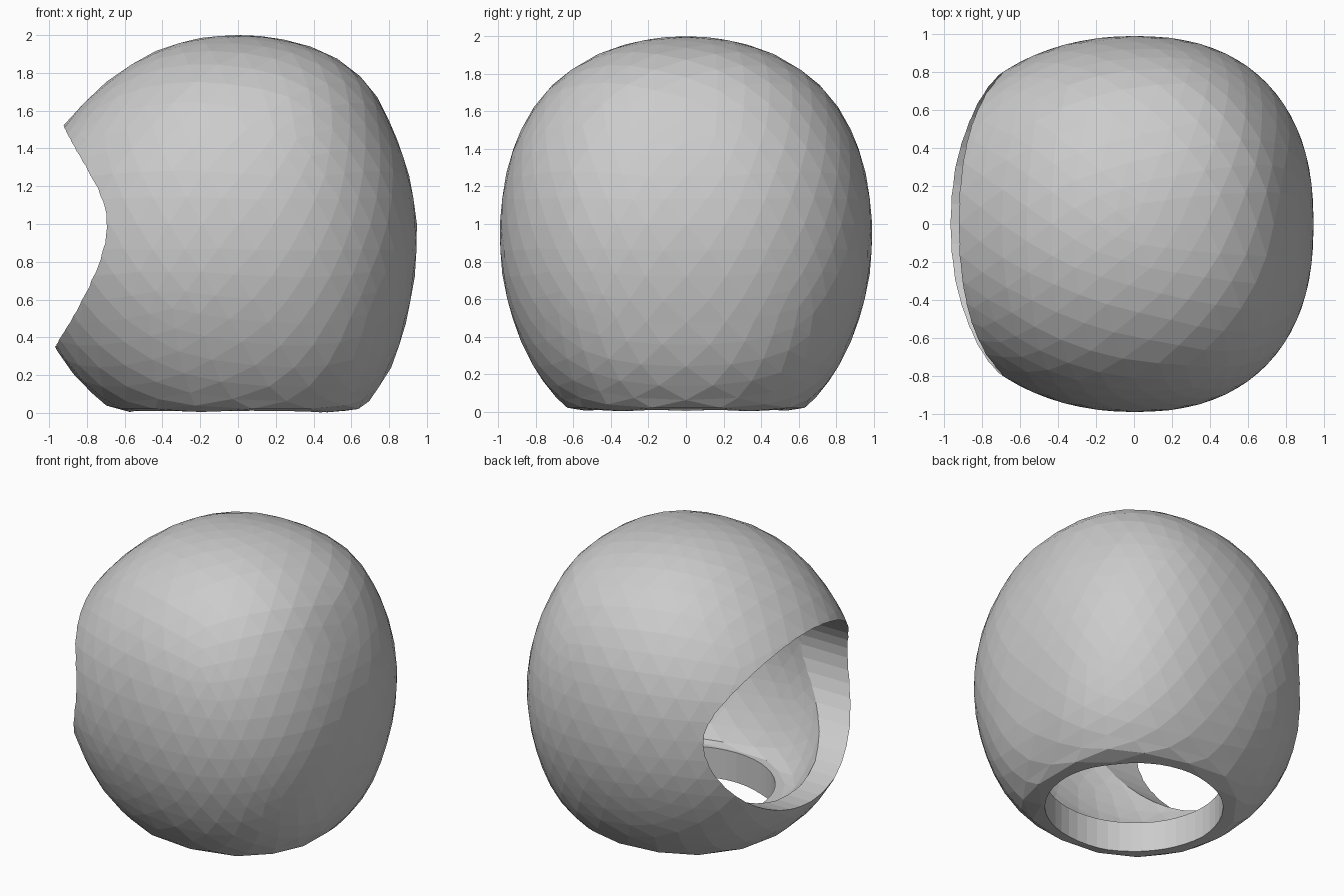
import bpy, bmesh, math
from mathutils import Vector

if "Cube" in bpy.data.objects:
    bpy.data.objects.remove(bpy.data.objects["Cube"])

# Shell sections every 15 degrees from crown to neck: z, front reach, back reach, half width
ROWS = [Vector(r) for r in (
    (2.00, 0, 0, 0), (1.975, .25, .25, .25), (1.89, .49, .50, .50),
    (1.725, .73, .70, .73), (1.50, .94, .82, .88), (1.26, 1.08, .905, .96),
    (1.00, 1.125, .947, .992), (.74, 1.115, .938, .98), (.50, 1.04, .895, .925),
    (.27, .92, .825, .83), (.09, .755, .715, .705), (.005, .58, .58, .56),
    (.005, 0, 0, 0))]


def row(i):
    # rows continue mirrored past the two poles
    last = len(ROWS) - 1
    if 0 <= i <= last:
        return ROWS[i]
    r = ROWS[-i if i < 0 else 2 * last - i]
    return Vector((r[0], -r[1], -r[2], -r[3]))


def section(theta):
    # smooth interpolation between neighbouring rows
    t = theta / math.pi * (len(ROWS) - 1)
    i = min(int(t), len(ROWS) - 2)
    f = t - i
    a, b, c, d = (row(i + k) for k in (-1, 0, 1, 2))
    return b + 0.5 * f * ((c - a) + f * ((2 * a - 5 * b + 4 * c - d) + f * (3 * (b - c) + d - a)))


def squarish(v, n):
    return math.copysign(abs(v) ** (2 / n), v)


def add_object(name, bm):
    mesh = bpy.data.meshes.new(name)
    bm.to_mesh(mesh)
    bm.free()
    ob = bpy.data.objects.new(name, mesh)
    bpy.context.collection.objects.link(ob)
    return ob


def prism(name, loop, offset):
    # closed outline pushed along an offset
    bm = bmesh.new()
    face = bm.faces.new([bm.verts.new(p) for p in loop])
    out = bmesh.ops.extrude_face_region(bm, geom=[face])
    moved = [g for g in out["geom"] if isinstance(g, bmesh.types.BMVert)]
    bmesh.ops.translate(bm, verts=moved, vec=offset)
    bmesh.ops.recalc_face_normals(bm, faces=bm.faces)
    ob = add_object(name, bm)
    ob.hide_render = True
    return ob


# Faceted helmet shell, rounder at the front than at the back
bm = bmesh.new()
bmesh.ops.create_icosphere(bm, subdivisions=4, radius=1)
for v in bm.verts:
    d = v.co.normalized()
    phi = math.atan2(d.y, d.x)
    z, front, back, half = section(math.acos(max(-1, min(1, d.z))))
    n, reach = (2.1, front) if d.x < 0 else (2.35, back)
    v.co = (squarish(math.cos(phi), n) * reach, squarish(math.sin(phi), n) * half, max(z, 0))
bmesh.ops.recalc_face_normals(bm, faces=bm.faces)
outer_count = len(bm.verts)
shell = add_object("helmet_shell", bm)
bpy.context.view_layer.objects.active = shell
shell.select_set(True)

# Wall thickness, with a thicker floor around the neck
wall = shell.modifiers.new("wall", 'SOLIDIFY')
wall.thickness = 0.15
wall.offset = -1
bpy.ops.object.modifier_apply(modifier=wall.name)
for v in shell.data.vertices[outer_count:]:
    v.co.z = max(v.co.z, .22)

# Face opening (egg-shaped, cut along x) and round neck opening (cut along z)
N = 48
turn = [2 * math.pi * k / N for k in range(N)]
face_cut = prism("face_opening_cutter",
                 [(-1.6, .80 * math.cos(a), .98 + math.sin(a) * (.54 if math.sin(a) > 0 else .63))
                  for a in turn], (1.4, 0, 0))
neck_cut = prism("neck_opening_cutter",
                 [(.57 * math.cos(a), .56 * math.sin(a), -.5) for a in turn], (0, 0, 1.1))
for cutter in (face_cut, neck_cut):
    mod = shell.modifiers.new(cutter.name, 'BOOLEAN')
    mod.operation = 'DIFFERENCE'
    mod.solver = 'EXACT'
    mod.object = cutter
    bpy.ops.object.modifier_apply(modifier=mod.name)
    bpy.data.objects.remove(cutter)
